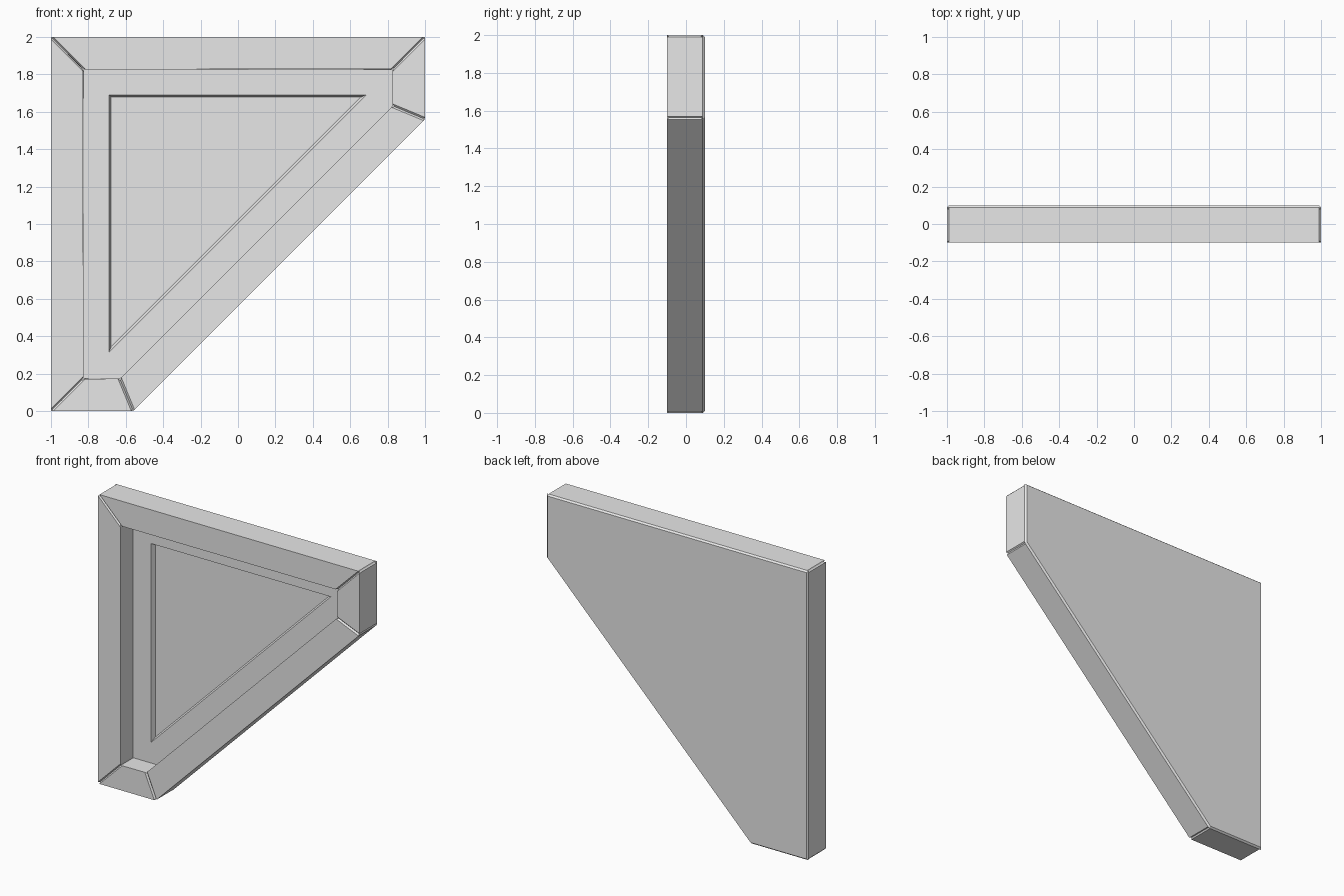
import bpy
import bmesh
from mathutils import Vector

if "Cube" in bpy.data.objects:
    bpy.data.objects.remove(bpy.data.objects["Cube"])

grey = bpy.data.materials.new("plain grey")
grey.diffuse_color = (0.8, 0.8, 0.8, 1)
grey.use_nodes = True
grey.node_tree.nodes["Principled BSDF"].inputs["Base Color"].default_value = grey.diffuse_color


def inset(poly, d):
    """Shift every side of a counter-clockwise convex outline inward by d."""
    pts = [Vector(p) for p in poly]
    out = []
    for i, p in enumerate(pts):
        a = (p - pts[i - 1]).normalized()
        b = (pts[(i + 1) % len(pts)] - p).normalized()
        na, nb = Vector((-a.y, a.x)), Vector((-b.y, b.x))
        out.append(p + (na + nb) * d / (1 + na.dot(nb)))
    return out


def prism(name, front, y0, back, y1, end_bevel=0):
    """Solid between a front outline at y0 and a back outline at y1."""
    bm = bmesh.new()
    f = [bm.verts.new((x, y0, z)) for x, z in front]
    b = [bm.verts.new((x, y1, z)) for x, z in back]
    bm.faces.new(f)
    bm.faces.new(b[::-1])
    n = len(f)
    sides = [bm.faces.new((f[i], b[i], b[(i + 1) % n], f[(i + 1) % n]))
             for i in range(n)]
    bmesh.ops.recalc_face_normals(bm, faces=bm.faces[:])
    if end_bevel:
        # sides 1 and 3 are the mitred ends of a bar
        edges = list(sides[1].edges) + list(sides[3].edges)
        bmesh.ops.bevel(bm, geom=edges, offset=end_bevel, segments=1,
                        affect='EDGES', clamp_overlap=True)
    me = bpy.data.meshes.new(name)
    bm.to_mesh(me)
    bm.free()
    me.materials.append(grey)
    ob = bpy.data.objects.new(name, me)
    bpy.context.collection.objects.link(ob)
    return ob


outline = [(-1, 0), (-0.56, 0), (1, 1.56), (1, 2), (-1, 2)]
opening = inset(outline, 0.173)

# Mitred frame bars, chamfered where they meet
names = ["bottom_bar", "diagonal_bar", "right_bar", "top_bar", "left_bar"]
for i, name in enumerate(names):
    j = (i + 1) % 5
    bar = [outline[i], outline[j], opening[j], opening[i]]
    prism(name, bar, -0.1, bar, 0.088, 0.01)

# Backing board with chamfered rear edge
prism("back_board", outline, 0.088, inset(outline, 0.01), 0.1)

# Sunken panel with a shallow triangular recess
panel = prism("sunken_panel", opening, 0.035, opening, 0.088)
triangle = [(-0.69, 0.315), (0.685, 1.69), (-0.69, 1.69)]
cutter = prism("recess_cutter", inset(triangle, -0.012), 0.005,
               inset(triangle, 0.012), 0.065)
cutter.hide_render = True
cutter.hide_viewport = True
cut = panel.modifiers.new("recess", 'BOOLEAN')
cut.operation = 'DIFFERENCE'
cut.solver = 'EXACT'
cut.object = cutter
